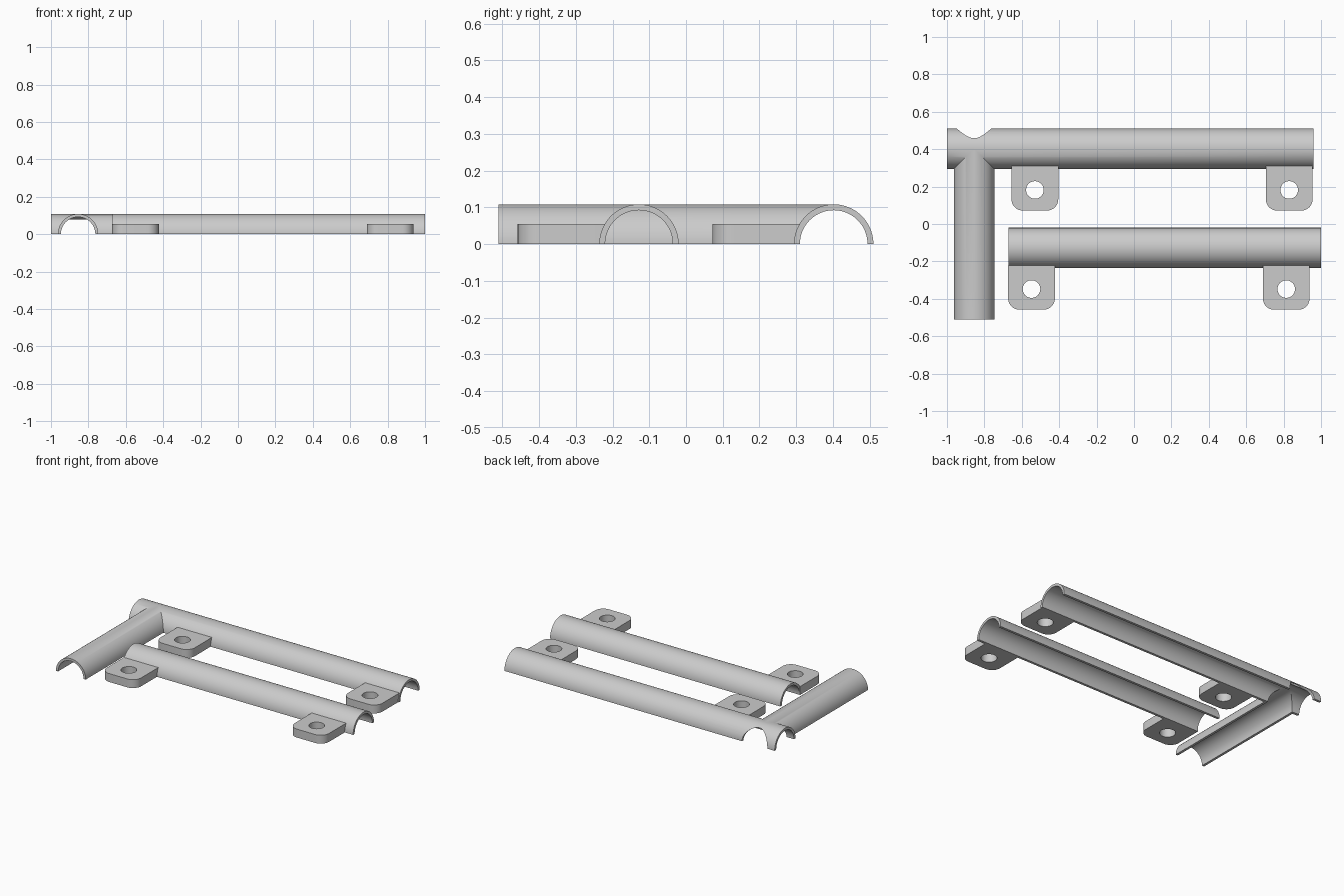
import bpy, bmesh
from math import pi, sin, cos
from mathutils import Vector

cube = bpy.data.objects.get("Cube")
if cube:
    bpy.data.objects.remove(cube, do_unlink=True)

OUTER, INNER = 0.108, 0.092
SEGS = 40
TAB_HEIGHT = 0.055

grey = bpy.data.materials.new("plain grey")
grey.use_nodes = True
GREY = (0.6, 0.6, 0.6, 1)
grey.diffuse_color = GREY
grey.node_tree.nodes["Principled BSDF"].inputs["Base Color"].default_value = GREY


def prism(name, outline, shift):
    """Extrude a closed outline of 3D points along shift."""
    bm = bmesh.new()
    face = bm.faces.new([bm.verts.new(p) for p in outline])
    top = bmesh.ops.extrude_face_region(bm, geom=[face])
    bmesh.ops.translate(bm, vec=shift, verts=[v for v in top["geom"] if isinstance(v, bmesh.types.BMVert)])
    bmesh.ops.recalc_face_normals(bm, faces=bm.faces)
    mesh = bpy.data.meshes.new(name)
    bm.to_mesh(mesh)
    bm.free()
    mesh.materials.append(grey)
    obj = bpy.data.objects.new(name, mesh)
    bpy.context.collection.objects.link(obj)
    return obj


def rod(name, axis, centre, start, end, radius, sweep=pi):
    """Half (or full) round bar along x or y, resting on the ground plane."""
    count = SEGS if sweep < 4 else 2 * SEGS
    steps = count + 1 if sweep < 4 else count
    outline = []
    for i in range(steps):
        a = sweep * i / count
        across, up = centre + radius * cos(a), radius * sin(a)
        outline.append((start, across, up) if axis == "x" else (across, start, up))
    length = end - start
    return prism(name, outline, Vector((length, 0, 0) if axis == "x" else (0, length, 0)))


def combine(obj, tool, operation):
    tool.hide_render = True
    mod = obj.modifiers.new(operation.lower(), "BOOLEAN")
    mod.operation, mod.object, mod.solver = operation, tool, "EXACT"
    bpy.context.view_layer.objects.active = obj
    bpy.ops.object.modifier_apply(modifier=mod.name)
    bpy.data.objects.remove(tool, do_unlink=True)


def smooth(obj):
    bpy.ops.object.select_all(action="DESELECT")
    obj.select_set(True)
    bpy.context.view_layer.objects.active = obj
    bpy.ops.object.shade_smooth_by_angle(angle=0.5)


def mounting_tab(name, x, near, far):
    """Flat lug with two rounded front corners and a bolt hole."""
    half, r = 0.125, 0.06
    outline = [(x + half, far, 0), (x - half, far, 0)]
    for cx, a0 in ((x - half + r, pi), (x + half - r, 1.5 * pi)):
        for i in range(11):
            a = a0 + i * pi / 20
            outline.append((cx + r * cos(a), near + r + r * sin(a), 0))
    tab = prism(name, outline, Vector((0, 0, TAB_HEIGHT)))
    ring = [(x + 0.047 * cos(i * pi / 20), near + 0.11 + 0.047 * sin(i * pi / 20), -0.1) for i in range(40)]
    combine(tab, prism("hole_cutter", ring, Vector((0, 0, 0.3))), "DIFFERENCE")
    smooth(tab)


# Back channel joined to the side channel, then both bored out
back_y, side_x, front_y = 0.402, -0.855, -0.128
corner = rod("corner_channel", "x", back_y, -1, 0.96, OUTER)
combine(corner, rod("side_bar", "y", side_x, -0.51, back_y, OUTER), "UNION")
combine(corner, rod("back_bore", "x", back_y, -1.1, 1.1, INNER, 2 * pi), "DIFFERENCE")
combine(corner, rod("side_bore", "y", side_x, -0.6, back_y, INNER, 2 * pi), "DIFFERENCE")
# Saddle notch in the back wall
combine(corner, rod("notch_bore", "y", side_x, 0.45, 0.6, INNER, 2 * pi), "DIFFERENCE")
smooth(corner)

# Separate front channel
front = rod("front_channel", "x", front_y, -0.67, 1, OUTER)
combine(front, rod("front_bore", "x", front_y, -1.1, 1.1, INNER, 2 * pi), "DIFFERENCE")
smooth(front)

# Mounting tabs along the front edge of each long channel
for label, centre_y, xs in (("back", back_y, (-0.53, 0.83)), ("front", front_y, (-0.548, 0.814))):
    for side, x in zip(("right", "left"), xs):
        mounting_tab(f"{label}_{side}_tab", x, centre_y - 0.33, centre_y - 0.093)
